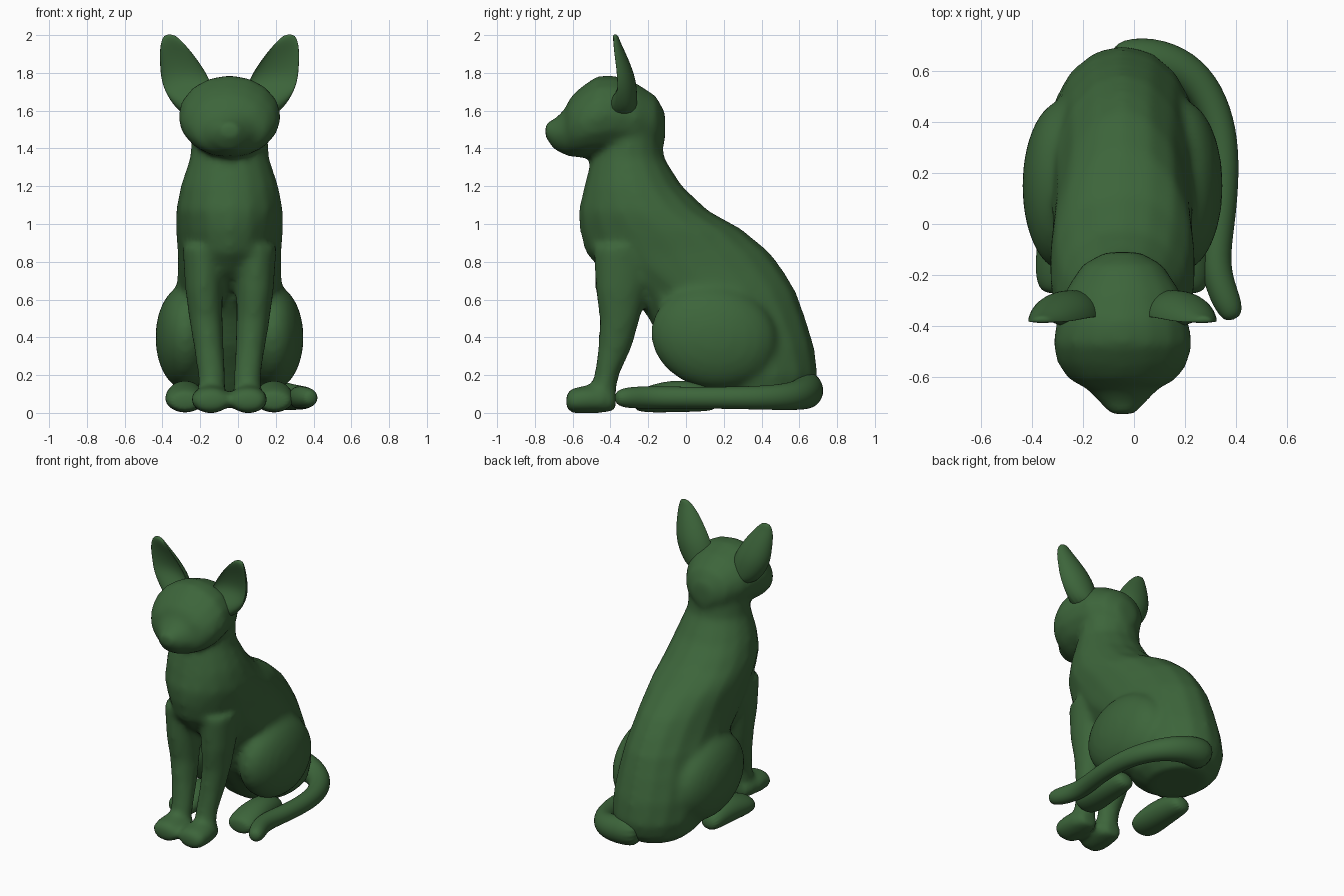
import bpy, bmesh, math
from mathutils import Vector, Matrix

if "Cube" in bpy.data.objects:
    bpy.data.objects.remove(bpy.data.objects["Cube"])

MID = -0.045  # x of the plane of symmetry
SIDES = 16

green = bpy.data.materials.new("dark green")
green.use_nodes = True
colour = (0.046, 0.130, 0.043, 1)
green.diffuse_color = colour
green.node_tree.nodes["Principled BSDF"].inputs["Base Color"].default_value = colour


def loft(bm, rings, cup=None):
    """Skin rings of (centre, half-axis u, half-axis v); cup folds the -v half inwards."""
    loops = []
    for i, (c, u, v) in enumerate(rings):
        loop = []
        for k in range(SIDES):
            a = 2 * math.pi * k / SIDES
            s = math.sin(a)
            if cup and s < 0:
                s *= cup[i]
            loop.append(bm.verts.new(Vector(c) + Vector(u) * math.cos(a) + Vector(v) * s))
        loops.append(loop)
    faces = [bm.faces.new(loops[0]), bm.faces.new(loops[-1])]
    for a, b in zip(loops, loops[1:]):
        for k in range(SIDES):
            n = (k + 1) % SIDES
            faces.append(bm.faces.new((a[k], a[n], b[n], b[k])))
    bmesh.ops.recalc_face_normals(bm, faces=faces)


def level(x, y, z, rx, ry):
    return (x, y, z), (rx, 0, 0), (0, ry, 0)


def upright(x, y, z, rx, rz):
    return (x, y, z), (rx, 0, 0), (0, 0, rz)


def ball(bm, centre, radii, tilt=0):
    m = Matrix.Translation(centre) @ Matrix.Rotation(tilt, 4, "X") @ Matrix.Diagonal((*radii, 1))
    bmesh.ops.create_uvsphere(bm, u_segments=24, v_segments=14, radius=1, matrix=m)


def finish(bm, name):
    mesh = bpy.data.meshes.new(name)
    bm.to_mesh(mesh)
    bm.free()
    mesh.materials.append(green)
    for p in mesh.polygons:
        p.use_smooth = True
    obj = bpy.data.objects.new(name, mesh)
    bpy.context.collection.objects.link(obj)
    return obj


def soften(obj, levels=2):
    sub = obj.modifiers.new("soften", "SUBSURF")
    sub.levels = sub.render_levels = levels


body = bmesh.new()

# torso and neck: height, front y, back y, half width
torso = [(.03, .17, .58, .18), (.10, .06, .67, .26), (.20, -.01, .70, .29),
         (.35, -.12, .68, .30), (.50, -.20, .635, .29), (.64, -.30, .585, .28),
         (.75, -.45, .52, .275), (.85, -.535, .445, .275), (.97, -.565, .30, .285),
         (1.07, -.57, .12, .285), (1.20, -.54, -.02, .26), (1.35, -.50, -.115, .21),
         (1.50, -.45, -.13, .20), (1.62, -.40, -.16, .17)]
loft(body, [level(MID, (f + b) / 2, z, w, (b - f) / 2) for z, f, b, w in torso])

# head: y, centre height, half width, half height
head = [(-.11, 1.51, .07, .08), (-.16, 1.54, .16, .14), (-.26, 1.56, .225, .185),
        (-.38, 1.577, .26, .21), (-.47, 1.57, .275, .215), (-.55, 1.54, .255, .19),
        (-.61, 1.515, .21, .16), (-.645, 1.485, .14, .12), (-.70, 1.475, .09, .08),
        (-.745, 1.497, .05, .04)]
loft(body, [upright(MID, *r) for r in head])

# front leg: offset, y, z, rx, ry
leg = [(.14, -.33, .88, .11, .16), (.135, -.345, .65, .10, .135), (.125, -.35, .50, .09, .108),
       (.11, -.375, .35, .08, .09), (.095, -.42, .20, .073, .066), (.095, -.44, .10, .073, .066),
       (.095, -.44, .01, .07, .06)]
# front paw: y, z, rx, rz
paw = [(-.37, .06, .06, .05), (-.43, .07, .09, .07), (-.52, .072, .105, .075),
       (-.60, .066, .10, .068), (-.635, .06, .07, .045)]

for s in (-1, 1):
    loft(body, [level(MID + s * o, *r) for o, *r in leg])
    loft(body, [upright(MID + s * .1, *r) for r in paw])
    # haunch and closed eyelid
    ball(body, (MID + s * .23, .15, .40), (.163, .34, .275), -.2)
    ball(body, (MID + s * .105, -.60, 1.59), (.06, .04, .028))

body_obj = finish(body, "body")
fuse = body_obj.modifiers.new("fuse", "REMESH")
fuse.mode = "VOXEL"
fuse.voxel_size = .02
fuse.use_smooth_shade = True
blend = body_obj.modifiers.new("blend", "SMOOTH")
blend.factor = .5
blend.iterations = 10

# ear: offset, y, z, rx, ry
ear = [(.15, -.34, 1.56, .09, .08), (.20, -.355, 1.66, .125, .10), (.228, -.37, 1.75, .135, .11),
       (.255, -.375, 1.83, .115, .09), (.285, -.385, 1.91, .087, .065),
       (.308, -.385, 1.97, .055, .035), (.318, -.375, 2.005, .025, .014)]
ear_cup = [1, .5, -.3, -.35, -.3, .1, 1]
# hind foot: y, z, rx, rz
foot = [(.17, .06, .06, .045), (.08, .085, .085, .08), (-.06, .09, .10, .088),
        (-.17, .077, .11, .077), (-.24, .067, .10, .062), (-.275, .06, .07, .042)]

for side, s in (("left", 1), ("right", -1)):
    bm = bmesh.new()
    loft(bm, [level(MID + s * o, *r) for o, *r in ear], ear_cup)
    soften(finish(bm, side + "_ear"))
    bm = bmesh.new()
    loft(bm, [upright(MID + s * .235, *r) for r in foot])
    soften(finish(bm, side + "_hind_foot"))

# tail wrapped around the left side: x, y, z, radius
path = [(-.08, .60, .13, .11), (.04, .645, .12, .098), (.17, .62, .10, .085),
        (.27, .54, .085, .072), (.335, .40, .08, .064), (.355, .24, .08, .06),
        (.345, .05, .08, .058), (.315, -.13, .082, .06), (.335, -.24, .082, .06),
        (.375, -.33, .08, .055), (.39, -.375, .08, .03)]
bm = bmesh.new()
rings = []
for i, (x, y, z, r) in enumerate(path):
    a, b = path[max(i - 1, 0)], path[min(i + 1, len(path) - 1)]
    along = Vector((b[0] - a[0], b[1] - a[1], 0)).normalized()
    rings.append(((x, y, z), along.cross(Vector((0, 0, 1))) * r, (0, 0, r)))
loft(bm, rings)
soften(finish(bm, "tail"))
